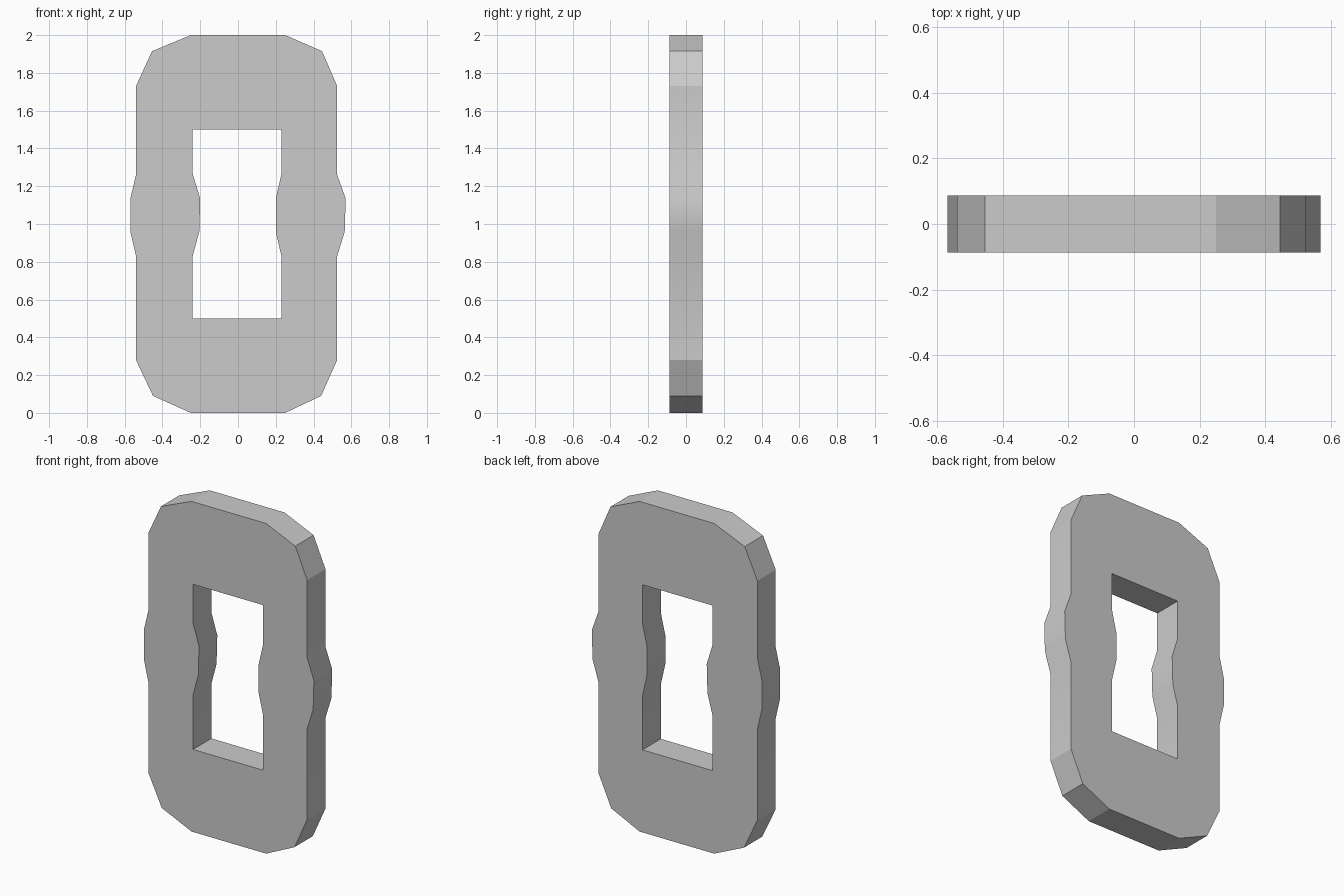
import bpy
import bmesh
import math
from mathutils import Vector

cube = bpy.data.objects.get("Cube")
if cube:
    bpy.data.objects.remove(cube, do_unlink=True)

DEPTH = 0.175

# Half profiles as (left x, right x, height), from top to bottom
OUTER = [(-0.25, 0.25, 2.0), (-0.455, 0.445, 1.915), (-0.54, 0.525, 1.73),
         (-0.54, 0.525, 1.26), (-0.57, 0.57, 1.135), (-0.57, 0.565, 0.96),
         (-0.54, 0.525, 0.83), (-0.54, 0.525, 0.28), (-0.45, 0.44, 0.09),
         (-0.25, 0.25, 0.0)]
INNER = [(-0.24, 0.23, 1.5), (-0.24, 0.23, 1.265), (-0.2, 0.2, 1.135),
         (-0.205, 0.2, 0.96), (-0.24, 0.23, 0.83), (-0.24, 0.23, 0.5)]


def add_loop(bm, rows):
    """Closed outline: down the left side, back up the right."""
    points = [(l, z) for l, r, z in rows] + [(r, z) for l, r, z in reversed(rows)]
    verts = [bm.verts.new((x, -DEPTH / 2, z)) for x, z in points]
    return [bm.edges.new((a, b)) for a, b in zip(verts, verts[1:] + verts[:1])]


# Flat plate with a central opening, extruded to its thickness
bm = bmesh.new()
edges = add_loop(bm, OUTER) + add_loop(bm, INNER)
bmesh.ops.triangle_fill(bm, edges=edges, use_beauty=True, normal=Vector((0, -1, 0)))
extruded = bmesh.ops.extrude_face_region(bm, geom=bm.faces[:], use_keep_orig=True)
back = [g for g in extruded["geom"] if isinstance(g, bmesh.types.BMVert)]
bmesh.ops.translate(bm, verts=back, vec=(0, DEPTH, 0))
bmesh.ops.recalc_face_normals(bm, faces=bm.faces[:])

mesh = bpy.data.meshes.new("chain_link")
bm.to_mesh(mesh)
bm.free()
link = bpy.data.objects.new("chain_link", mesh)
bpy.context.collection.objects.link(link)

# Plain grey metal
grey = bpy.data.materials.new("light_grey")
grey.use_nodes = True
colour = (0.6, 0.6, 0.6, 1.0)
grey.diffuse_color = colour
grey.node_tree.nodes["Principled BSDF"].inputs["Base Color"].default_value = colour
mesh.materials.append(grey)

# Soften the gentle bends, keep the rims sharp
bpy.ops.object.select_all(action="DESELECT")
link.select_set(True)
bpy.context.view_layer.objects.active = link
bpy.ops.object.shade_smooth_by_angle(angle=math.radians(22))
